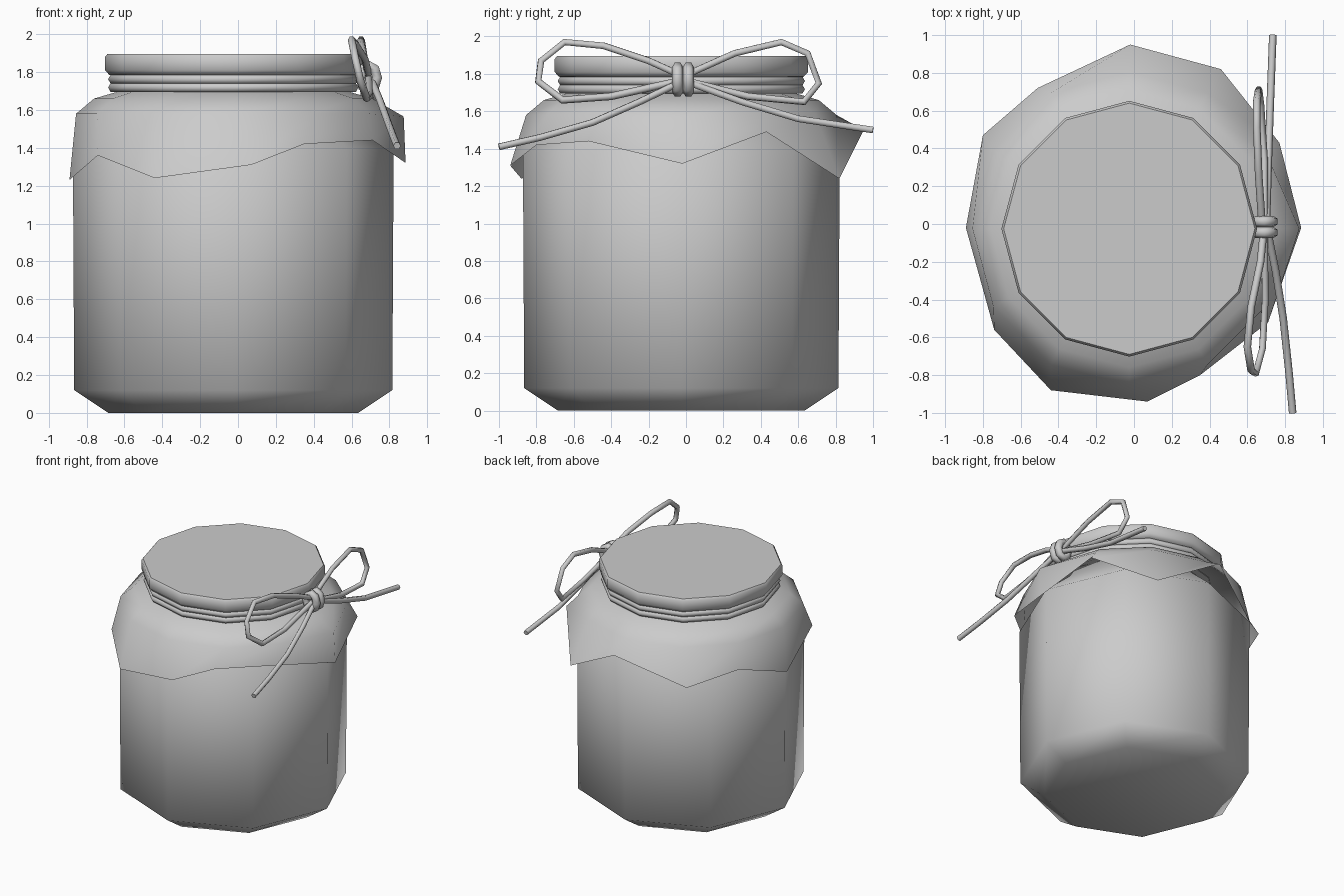
import bpy, math

if "Cube" in bpy.data.objects:
    bpy.data.objects.remove(bpy.data.objects["Cube"])

C = -0.025  # shared axis of the jar in x and y


def ring(n, r, z):
    return [(C + r * math.cos(2 * math.pi * k / n), C + r * math.sin(2 * math.pi * k / n), z)
            for k in range(n)]


def loft(name, rings, cap_first=False, cap_last=False, angle=None):
    n = len(rings[0])
    verts = [v for r in rings for v in r]
    faces = []
    for i in range(len(rings) - 1):
        for k in range(n):
            a, b = i * n + k, i * n + (k + 1) % n
            faces.append((a, b, b + n, a + n))
    if cap_first:
        faces.append(tuple(reversed(range(n))))
    if cap_last:
        faces.append(tuple(range(len(verts) - n, len(verts))))
    me = bpy.data.meshes.new(name)
    me.from_pydata(verts, [], faces)
    ob = bpy.data.objects.new(name, me)
    bpy.context.collection.objects.link(ob)
    bpy.ops.object.select_all(action='DESELECT')
    bpy.context.view_layer.objects.active = ob
    ob.select_set(True)
    if angle:
        bpy.ops.object.shade_smooth_by_angle(angle=math.radians(angle))
    else:
        bpy.ops.object.shade_smooth()
    return ob


def cord(name, pts, radius, closed=False):
    cu = bpy.data.curves.new(name, 'CURVE')
    cu.dimensions = '3D'
    cu.bevel_depth = radius
    cu.bevel_resolution = 1
    cu.use_fill_caps = True
    sp = cu.splines.new('POLY')
    sp.points.add(len(pts) - 1)
    for p, co in zip(sp.points, pts):
        p.co = (*co, 1)
    sp.use_cyclic_u = closed
    ob = bpy.data.objects.new(name, cu)
    bpy.context.collection.objects.link(ob)
    return ob


# Eight-sided jar body with chamfered base; shoulder and neck sit under the cloth
loft("jar_body", [ring(8, r, z) for r, z in
                  [(0.66, 0), (0.84, 0.12), (0.847, 1.40), (0.62, 1.60), (0.54, 1.72)]],
     cap_first=True, cap_last=True)

# Twelve-sided cloth-covered lid
loft("lid", [ring(12, r, z) for r, z in
             [(0.58, 1.70), (0.60, 1.78), (0.655, 1.785), (0.677, 1.81),
              (0.677, 1.88), (0.665, 1.895)]], cap_first=True, cap_last=True, angle=50)

# Cloth skirt draped over the shoulder, with an uneven hem
shoulder = ring(12, 0.83, 1.58)
shoulder[0] = (0.875, C, 1.565)
hem = [(0.885, -0.02, 1.32), (0.77, 0.43, 1.49), (0.46, 0.82, 1.24), (-0.02, 0.95, 1.50),
       (-0.51, 0.72, 1.28), (-0.80, 0.47, 1.41), (-0.89, -0.02, 1.23), (-0.74, -0.56, 1.36),
       (-0.44, -0.88, 1.24), (0.07, -0.94, 1.31), (0.35, -0.80, 1.42), (0.71, -0.52, 1.44)]
loft("cloth_skirt", [hem, shoulder, ring(12, 0.735, 1.66), ring(12, 0.58, 1.705)])

# String wound twice round the neck
for i, z in enumerate((1.718, 1.762)):
    cord(f"neck_string_{i + 1}", ring(12, 0.635, z), 0.026, True)

# Two wraps of the bow knot
for i, y in enumerate((-0.045, 0.013)):
    cord(f"knot_wrap_{i + 1}",
         [(0.69 + 0.045 * math.cos(a * math.pi / 4), y, 1.77 + 0.065 * math.sin(a * math.pi / 4))
          for a in range(8)], 0.03, True)

# Bow loops
cord("bow_loop_left",
     [(0.69, 0.0, 1.78), (0.67, -0.2, 1.87), (0.62, -0.44, 1.95), (0.60, -0.65, 1.97),
      (0.62, -0.775, 1.87), (0.645, -0.79, 1.76), (0.68, -0.66, 1.66), (0.695, -0.40, 1.68),
      (0.69, 0.0, 1.77)], 0.02)
cord("bow_loop_right",
     [(0.68, -0.03, 1.78), (0.66, 0.26, 1.91), (0.65, 0.51, 1.97), (0.65, 0.65, 1.91),
      (0.66, 0.71, 1.75), (0.67, 0.63, 1.65), (0.69, 0.33, 1.68), (0.69, -0.03, 1.77)], 0.02)

# Loose string ends
cord("string_end_left",
     [(0.70, 0.0, 1.77), (0.75, -0.25, 1.65), (0.79, -0.50, 1.54), (0.82, -0.78, 1.46),
      (0.84, -1.0, 1.41)], 0.02)
cord("string_end_right",
     [(0.70, -0.03, 1.77), (0.71, 0.30, 1.65), (0.72, 0.60, 1.56), (0.735, 1.0, 1.50)], 0.02)
